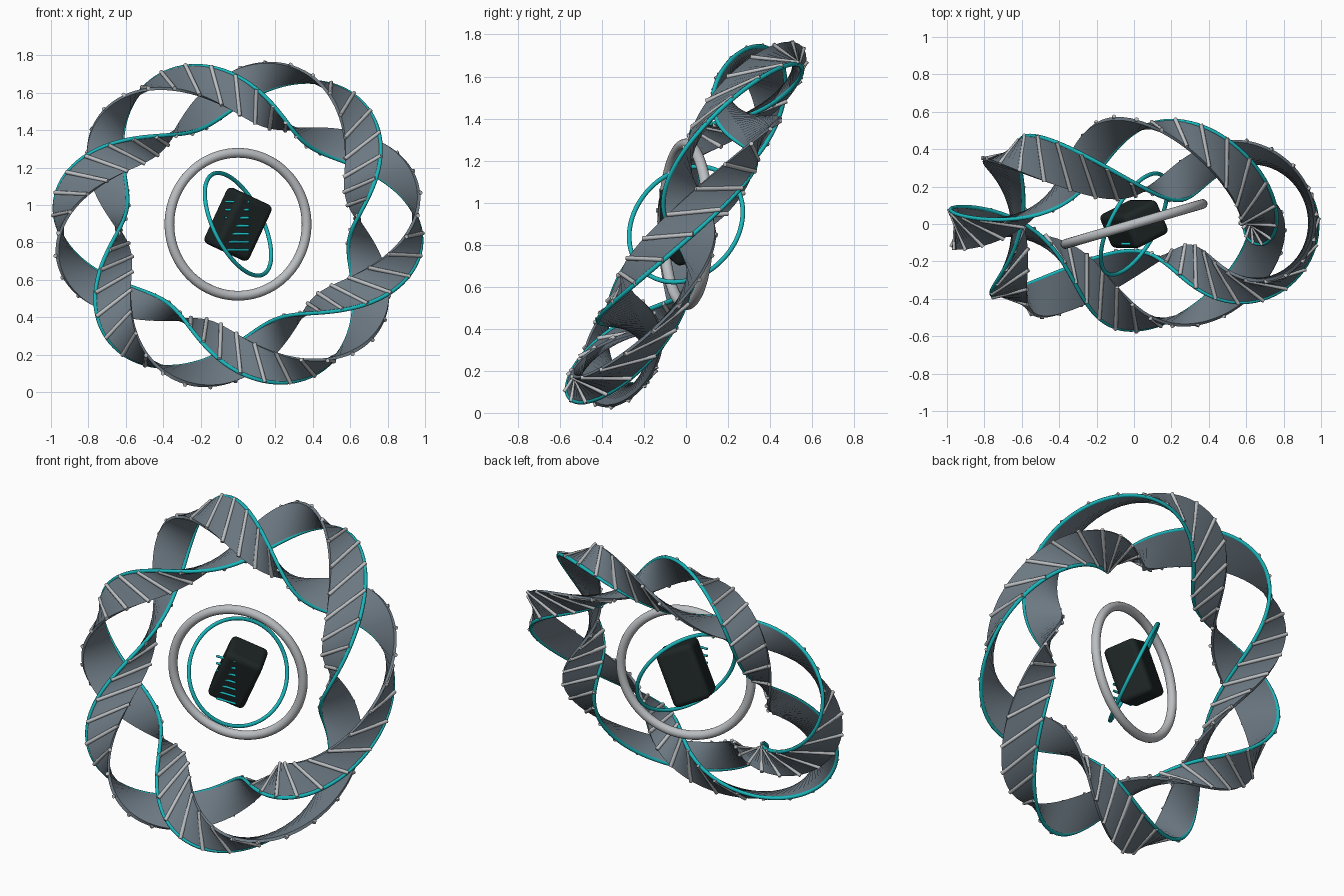
import bpy
import bmesh
from math import sin, cos, pi, radians
from mathutils import Matrix, Vector

if "Cube" in bpy.data.objects:
    bpy.data.objects.remove(bpy.data.objects["Cube"], do_unlink=True)

CENTRE = Vector((0, 0, 0.897))
LEAN = radians(26.5)     # the ring leans back
RING_R, TUBE_R = 0.795, 0.193
TURNS = 3
HALF = radians(38)       # half the ribbon width around the tube
SHEAR = radians(0.8)     # how far each edge is slid along the ring
PHASE = radians(3)
SEGMENTS, RIBS = 192, 46


def material(name, colour, roughness=0.5):
    mat = bpy.data.materials.new(name)
    mat.use_nodes = True
    mat.diffuse_color = (*colour, 1)
    node = mat.node_tree.nodes["Principled BSDF"]
    node.inputs["Base Color"].default_value = (*colour, 1)
    node.inputs["Roughness"].default_value = roughness
    return mat


SLATE = material("slate", (0.15, 0.19, 0.225))
SILVER = material("silver", (0.5, 0.52, 0.54))
TEAL = material("teal", (0.01, 0.47, 0.5))
BLACK = material("charcoal", (0.013, 0.019, 0.019))


def on_tube(phi, psi, radius=TUBE_R):
    """Point on the leaning ring's tube; the tube's depth runs along y."""
    r = RING_R + radius * cos(psi)
    up = r * sin(phi)
    return CENTRE + Vector((r * cos(phi),
                            up * sin(LEAN) - radius * sin(psi),
                            up * cos(LEAN)))


def edges(start, phi):
    """Trailing edge, leading edge and outward direction of a ribbon."""
    psi = TURNS * (start - phi)
    a = on_tube(phi + SHEAR, psi - HALF)
    b = on_tube(phi - SHEAR, psi + HALF)
    out = ((a + b) / 2 - on_tube(phi, 0, 0)).normalized()
    return a, b, out


def smooth(obj, angle=40):
    bpy.ops.object.select_all(action="DESELECT")
    obj.select_set(True)
    bpy.context.view_layer.objects.active = obj
    bpy.ops.object.shade_smooth_by_angle(angle=radians(angle))


def tubes(name, paths, radius, mat, cyclic=False):
    """Round rods along lists of points."""
    curve = bpy.data.curves.new(name, "CURVE")
    curve.dimensions = "3D"
    curve.bevel_depth = radius
    curve.bevel_resolution = 2
    curve.use_fill_caps = not cyclic
    for path in paths:
        spline = curve.splines.new("POLY")
        spline.points.add(len(path) - 1)
        for point, co in zip(spline.points, path):
            point.co = (*co, 1)
        spline.use_cyclic_u = cyclic
    curve.materials.append(mat)
    obj = bpy.data.objects.new(name, curve)
    bpy.context.collection.objects.link(obj)


def ribbon(name, start):
    """Closed thin band whose section turns around the tube."""
    bm = bmesh.new()
    rings = []
    for i in range(SEGMENTS):
        a, b, out = edges(start, 2 * pi * i / SEGMENTS)
        t = out * 0.009
        rings.append([bm.verts.new(p) for p in (a + t, b + t, b - t, a - t)])
    for i, ring in enumerate(rings):
        after = rings[(i + 1) % SEGMENTS]
        for k in range(4):
            n = (k + 1) % 4
            bm.faces.new((ring[k], ring[n], after[n], after[k]))
    bmesh.ops.recalc_face_normals(bm, faces=bm.faces)
    mesh = bpy.data.meshes.new(name)
    bm.to_mesh(mesh)
    bm.free()
    mesh.materials.append(SLATE)
    obj = bpy.data.objects.new(name, mesh)
    bpy.context.collection.objects.link(obj)
    smooth(obj)


def torus(name, major, minor, normal, mat):
    bpy.ops.mesh.primitive_torus_add(major_radius=major, minor_radius=minor,
                                     major_segments=96, minor_segments=16,
                                     location=CENTRE)
    obj = bpy.context.object
    obj.name = name
    obj.rotation_euler = Vector(normal).to_track_quat("Z", "Y").to_euler()
    obj.data.materials.append(mat)
    smooth(obj, 60)


# Two interlaced ribbons, each with a bright edge and cross ribs
for label, start in (("first", PHASE), ("second", PHASE + pi)):
    ribbon(label + "_ribbon", start)
    rim = [edges(start, 2 * pi * i / SEGMENTS)[0] for i in range(SEGMENTS)]
    tubes(label + "_bright_edge", [rim], 0.011, TEAL, cyclic=True)
    rods = []
    for i in range(RIBS):
        a, b, out = edges(start, 2 * pi * (i + 0.5) / RIBS)
        over = (b - a) * 0.02
        rods.append([a - over + out * 0.01, b + over + out * 0.01])
    tubes(label + "_ribs", rods, 0.011, SILVER)

# Inner rings
torus("silver_ring", 0.382, 0.026, (0.28, -0.96, 0), SILVER)
torus("bright_ring", 0.3, 0.011, (0.8, -0.43, 0.4), TEAL)

# Rounded core block, leaning and turned
bpy.ops.mesh.primitive_cube_add(size=1, location=CENTRE)
core = bpy.context.object
core.name = "core_block"
core.data.transform(Matrix.Diagonal((0.22, 0.2, 0.33, 1)))
core.rotation_euler = (Matrix.Rotation(radians(25), 3, "Y")
                       @ Matrix.Rotation(radians(25), 3, "Z")).to_euler()
core.data.materials.append(BLACK)
bevel = core.modifiers.new("rounding", "BEVEL")
bevel.width = 0.03
bevel.segments = 4
smooth(core)

# Stack of bright slats half sunk in the front of the core
slats = []
for i in range(7):
    z = 0.76 + 0.043 * i
    slats.append([Vector((-0.07, -0.106, z)), Vector((0.06, -0.106, z))])
tubes("core_slats", slats, 0.007, TEAL)
